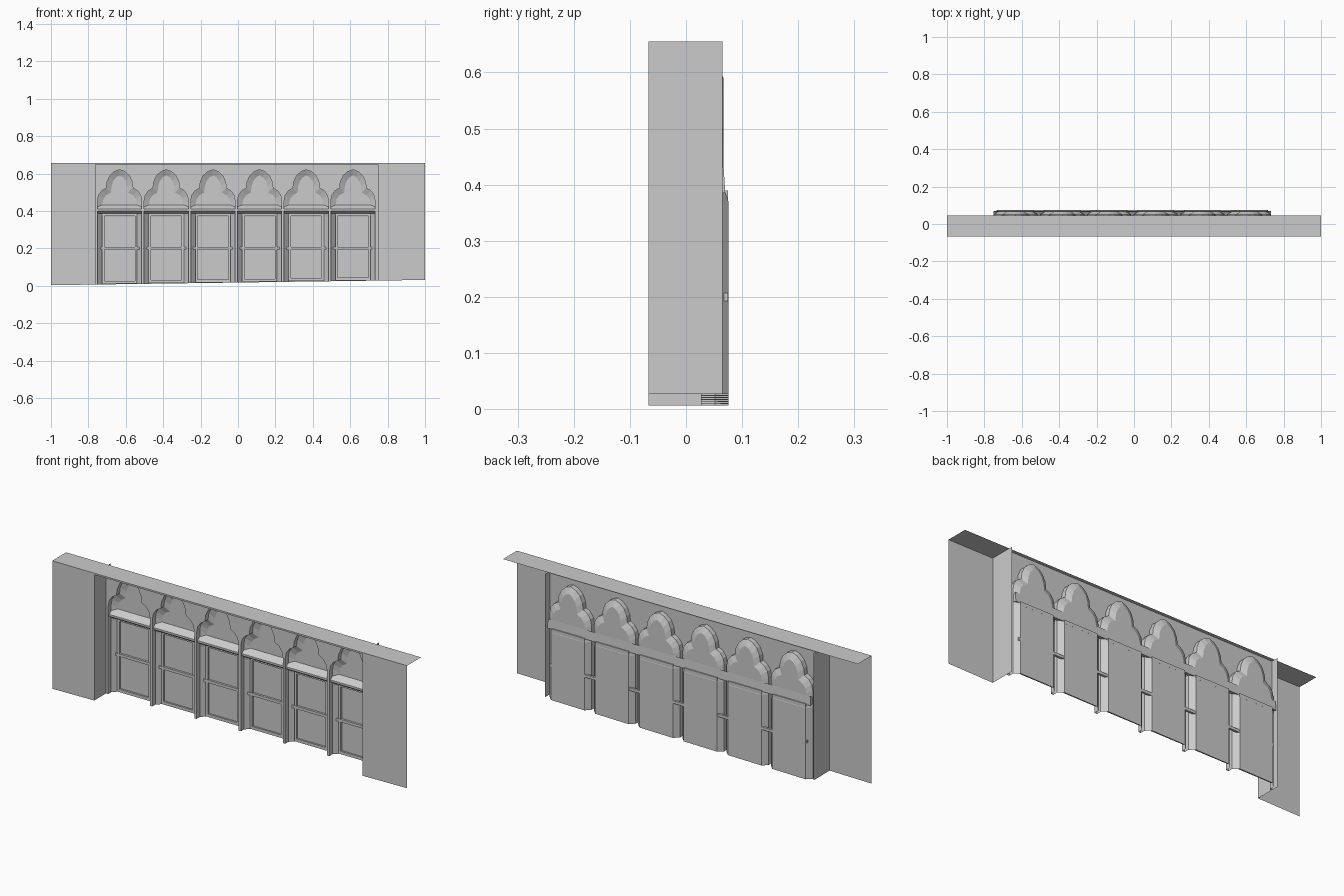
import bpy, bmesh

if "Cube" in bpy.data.objects:
    bpy.data.objects.remove(bpy.data.objects["Cube"])

TOP = 0.655
FRONT, ROOF_BACK, WALL, FIN_BACK = -0.067, 0.045, 0.027, 0.065
XL, XR = -0.763, 0.748                      # inner edges of the two piers
CENTRES = [-0.633 + 0.2495 * i for i in range(6)]


def bottom(x):
    """The ground edge climbs gently from left to right."""
    return 0.003 + 0.014 * (x + 1)


def make(name, faces):
    bm = bmesh.new()
    for f in faces:
        bm.faces.new([bm.verts.new(p) for p in f])
    bmesh.ops.remove_doubles(bm, verts=bm.verts, dist=1e-5)
    me = bpy.data.meshes.new(name)
    bm.to_mesh(me)
    bm.free()
    ob = bpy.data.objects.new(name, me)
    bpy.context.collection.objects.link(ob)
    return ob


def bar(name, x0, x1, profile):
    """Extrude a (y, z) profile along x."""
    a = [(x0, y, z) for y, z in profile]
    b = [(x1, y, z) for y, z in profile]
    n = len(a)
    sides = [(a[i], a[(i + 1) % n], b[(i + 1) % n], b[i]) for i in range(n)]
    return make(name, sides + [a[::-1], b])


def box(name, x0, x1, y0, y1, z0, z1):
    return bar(name, x0, x1, [(y0, z0), (y1, z0), (y1, z1), (y0, z1)])


# Half outlines of the trefoil arch, from springing to apex
OUTER = [(0.118, 0.37), (0.118, 0.395), (0.118, 0.455), (0.112, 0.485), (0.095, 0.508),
         (0.071, 0.522), (0.067, 0.555), (0.052, 0.588), (0.028, 0.61), (0, 0.62)]
INNER = [(0.094, 0.37), (0.094, 0.395), (0.092, 0.44), (0.086, 0.465), (0.072, 0.484),
         (0.047, 0.498), (0.043, 0.532), (0.034, 0.56), (0.018, 0.58), (0, 0.59)]


def outline(half, c, foot):
    left = [(-half[0][0], foot)] + [(-x, z) for x, z in half]
    right = [(x, z) for x, z in half[-2::-1]] + [(half[0][0], foot)]
    pts = [(c + x, z) for x, z in left + right]
    return [(x, bottom(x) if z is None else z) for x, z in pts]


# Piers: front panel, and reveal running back past the wall
for side, xa, xb, xf in (("left", -1, XL, XL), ("right", XR, 1, XR)):
    make(side + "_pier_front", [[(xa, FRONT, bottom(xa)), (xb, FRONT, bottom(xb)),
                                 (xb, FRONT, TOP), (xa, FRONT, TOP)]])
    make(side + "_pier_reveal", [[(xf, FRONT, bottom(xf)), (xf, FIN_BACK, bottom(xf)),
                                  (xf, FIN_BACK, TOP), (xf, FRONT, TOP)]])

# Flat top and its thin lip
make("top_slab", [[(-1, FRONT, TOP), (1, FRONT, TOP), (1, ROOF_BACK, TOP), (-1, ROOF_BACK, TOP)]])
make("top_lip", [[(XL, FRONT, TOP - 0.008), (XR, FRONT, TOP - 0.008), (XR, FRONT, TOP), (XL, FRONT, TOP)]])

# Wall pierced by the arches
wall = []
edge = XL
for c in CENTRES + [None]:
    nxt = XR if c is None else c - OUTER[0][0]
    wall.append([(edge, WALL, bottom(edge)), (nxt, WALL, bottom(nxt)),
                 (nxt, WALL, TOP), (edge, WALL, TOP)])
    if c is None:
        break
    pts = outline(OUTER, c, None)
    for (x0, z0), (x1, z1) in zip(pts, pts[1:]):
        if x1 - x0 > 1e-5:
            wall.append([(x0, WALL, z0), (x1, WALL, z1), (x1, WALL, TOP), (x0, WALL, TOP)])
    edge = c + OUTER[0][0]
make("arcade_wall", wall)

# Bays: straight reveal, splay and backing panels
for n, c in enumerate(CENTRES, 1):
    def back(z):
        return 0.0755 if z < 0.38 else 0.067
    out, inn = outline(OUTER, c, None), outline(INNER, c, None)
    rings = [[(x, WALL, z) for x, z in out],
             [(x, 0.052, z) for x, z in out],
             [(x, back(z), z) for x, z in inn]]
    faces = []
    for a, b in zip(rings, rings[1:]):
        for i in range(len(a) - 1):
            faces.append((a[i], a[i + 1], b[i + 1], b[i]))
    make(f"bay_{n}_reveal", faces)
    r = rings[2]
    make(f"bay_{n}_upper_panel", [r[2:-2]])
    make(f"bay_{n}_lower_panel", [[r[0], r[1], r[-2], r[-1]], [r[1], r[2], r[-3], r[-2]]])
    # Window frame stiles and bottom rail
    zb = bottom(c) + 0.003
    for s, side in ((-1, "left"), (1, "right")):
        xs = sorted((c + s * 0.094, c + s * 0.082))
        box(f"bay_{n}_{side}_stile", *xs, 0.066, 0.075, zb, 0.39)
    box(f"bay_{n}_bottom_rail", c - 0.094, c + 0.094, 0.066, 0.075, zb, zb + 0.015)
    box(f"bay_{n}_top_rail", c - 0.094, c + 0.094, 0.066, 0.075, 0.372, 0.39)

# Long rails shared by all the bays
x0, x1 = CENTRES[0] - 0.117, CENTRES[-1] + 0.117
bar("transom_sill", x0, x1, [(0.034, 0.4), (0.034, 0.41), (0.067, 0.432), (0.07, 0.385), (0.05, 0.388)])
box("middle_rail", x0 + 0.015, x1 - 0.015, 0.064, 0.0745, 0.193, 0.207)
